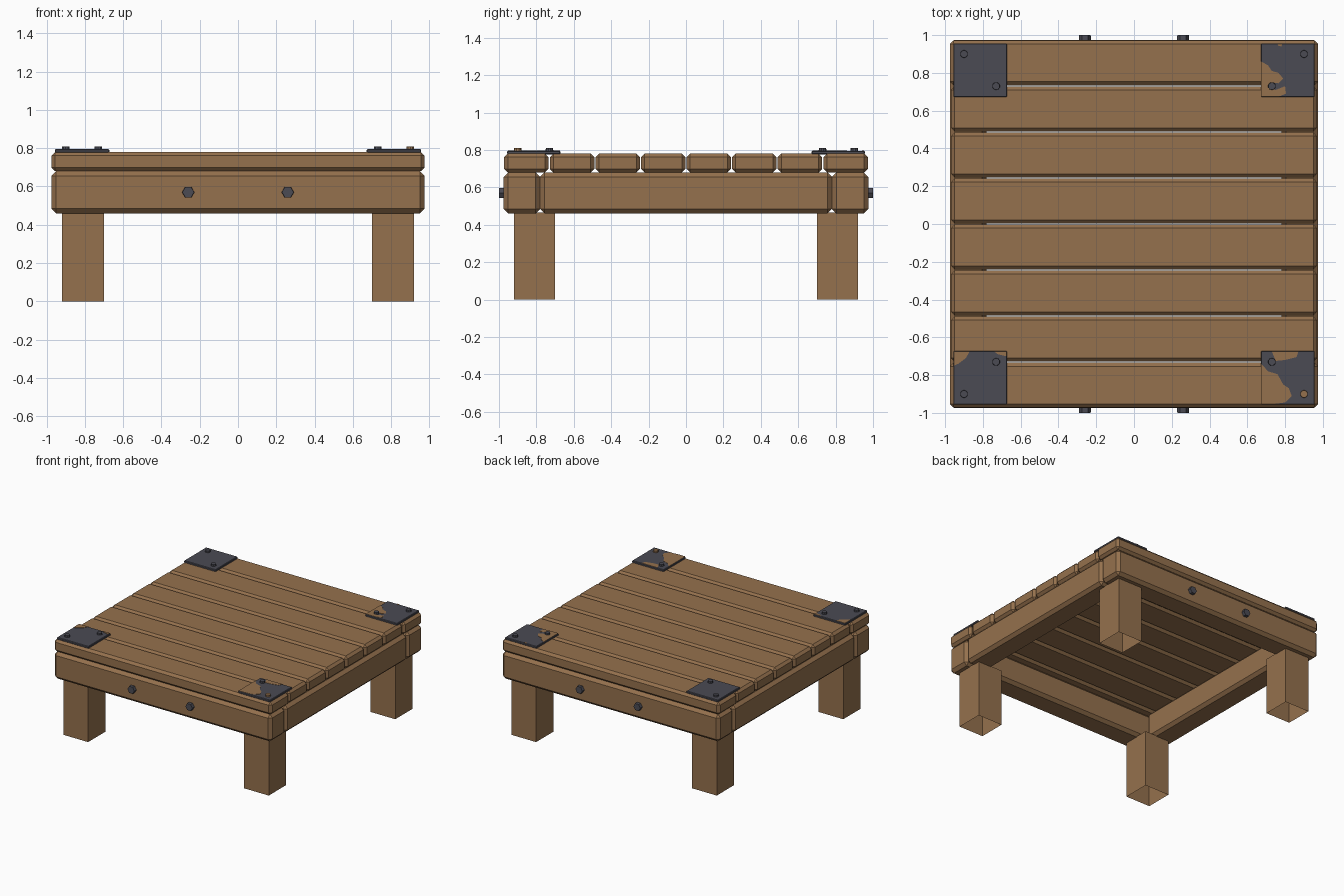
import bpy, bmesh
from math import pi
from mathutils import Matrix, Vector

old = bpy.data.objects.get("Cube")
if old:
    bpy.data.objects.remove(old, do_unlink=True)


def material(name, color):
    m = bpy.data.materials.new(name)
    m.use_nodes = True
    m.diffuse_color = (*color, 1)
    m.node_tree.nodes["Principled BSDF"].inputs["Base Color"].default_value = (*color, 1)
    return m


WOOD = material("warm_wood", (0.30, 0.165, 0.075))
IRON = material("dark_iron", (0.07, 0.07, 0.088))


def finish(bm, name, mat):
    bmesh.ops.recalc_face_normals(bm, faces=bm.faces[:])
    mesh = bpy.data.meshes.new(name)
    bm.to_mesh(mesh)
    bm.free()
    mesh.materials.append(mat)
    obj = bpy.data.objects.new(name, mesh)
    bpy.context.collection.objects.link(obj)
    return obj


def box(name, lo, hi, mat, bevel=0.0, open_ends=False):
    """Chamfered box between two corners, optionally without top and bottom."""
    lo, hi = Vector(lo), Vector(hi)
    bm = bmesh.new()
    bmesh.ops.create_cube(bm, size=1, matrix=Matrix.Translation((lo + hi) / 2)
                          @ Matrix.Diagonal((*(hi - lo), 1)))
    if open_ends:
        bm.normal_update()
        ends = [f for f in bm.faces if abs(f.normal.z) > 0.9]
        bmesh.ops.delete(bm, geom=ends, context='FACES_ONLY')
    if bevel:
        bmesh.ops.bevel(bm, geom=bm.edges[:], offset=bevel, segments=1, affect='EDGES')
    return finish(bm, name, mat)


def bolt(name, center, radius, depth, sides, mat, rotation=Matrix()):
    bm = bmesh.new()
    bmesh.ops.create_cone(bm, cap_ends=True, segments=sides, radius1=radius,
                          radius2=radius * 0.93, depth=depth,
                          matrix=Matrix.Translation(center) @ rotation)
    return finish(bm, name, mat)


def patch(name, points, z):
    """Thin worn area lying on a plate."""
    bm = bmesh.new()
    face = bm.faces.new([bm.verts.new((x, y, z)) for x, y in points])
    top = bmesh.ops.extrude_face_region(bm, geom=[face])
    bmesh.ops.translate(bm, vec=(0, 0, 0.002),
                        verts=[v for v in top["geom"] if isinstance(v, bmesh.types.BMVert)])
    return finish(bm, name, WOOD)


EDGE = 0.975          # outer face of the frame
INNER = 0.78          # inner face of the frame
LOW, MID, TOP = 0.46, 0.68, 0.78
PLATE = 0.795

# Tabletop planks
COUNT = 8
pitch = 2 * EDGE / COUNT
for i in range(COUNT):
    y = -EDGE + i * pitch
    end = EDGE if i in (0, COUNT - 1) else EDGE - 0.006
    box(f"plank_{i + 1}", (-end, y + 0.003, MID), (end, y + pitch - 0.003, TOP), WOOD, 0.019)

for s, fb, lr in ((-1, "front", "right"), (1, "back", "left")):
    # Frame beams
    a, b = sorted((s * INNER, s * EDGE))
    box(f"{fb}_beam", (-EDGE, a, LOW), (EDGE, b, MID), WOOD, 0.024)
    box(f"{lr}_beam", (a, -INNER, LOW), (b, INNER, MID), WOOD, 0.024)
    # Hexagonal bolts through the frame
    for x in (-0.26, 0.26):
        bolt(f"{fb}_frame_bolt", (x, s * 0.98, 0.57), 0.033, 0.04, 6, IRON,
             Matrix.Rotation(s * -pi / 2, 4, 'X') @ Matrix.Rotation(pi / 6, 4, 'Z'))

# Legs, corner plates and their bolts
for sx, lr in ((-1, "right"), (1, "left")):
    for sy, fb in ((-1, "front"), (1, "back")):
        def corner(near, far):
            return (sorted((sx * near, sx * far)), sorted((sy * near, sy * far)))

        (x0, x1), (y0, y1) = corner(0.70, 0.92)
        box(f"{fb}_{lr}_leg", (x0, y0, 0), (x1, y1, LOW + 0.005), WOOD, open_ends=True)
        (x0, x1), (y0, y1) = corner(0.672, 0.956)
        box(f"{fb}_{lr}_plate", (x0, y0, TOP - 0.004), (x1, y1, PLATE), IRON, 0.004)
        for d in (0.73, 0.9):
            worn = d > 0.8 and sx > 0 > sy
            bolt(f"{fb}_{lr}_plate_bolt", (sx * d, sy * d, PLATE + 0.005), 0.021, 0.02, 10,
                 WOOD if worn else IRON)

# Worn areas on three of the plates
patch("back_left_wear", [(.673, .86), (.71, .84), (.73, .81), (.765, .80), (.79, .77),
                         (.765, .745), (.72, .75), (.71, .72), (.75, .71), (.80, .73),
                         (.805, .69), (.77, .676), (.673, .676)], PLATE)
patch("back_left_edge_wear", [(.76, .953), (.785, .953), (.78, .94), (.765, .943)], PLATE)
patch("front_left_wear", [(.673, -.74), (.71, -.78), (.76, -.795), (.79, -.85), (.82, -.87),
                          (.835, -.91), (.80, -.945), (.74, -.953), (.673, -.953)], PLATE)
patch("front_left_edge_wear", [(.73, -.675), (.87, -.675), (.86, -.705),
                               (.80, -.72), (.75, -.725)], PLATE)
patch("front_right_wear", [(-.953, -.675), (-.87, -.675), (-.89, -.71),
                           (-.93, -.74), (-.953, -.75)], PLATE)
patch("front_right_edge_wear", [(-.74, -.675), (-.676, -.675), (-.676, -.70),
                                (-.72, -.69)], PLATE)
